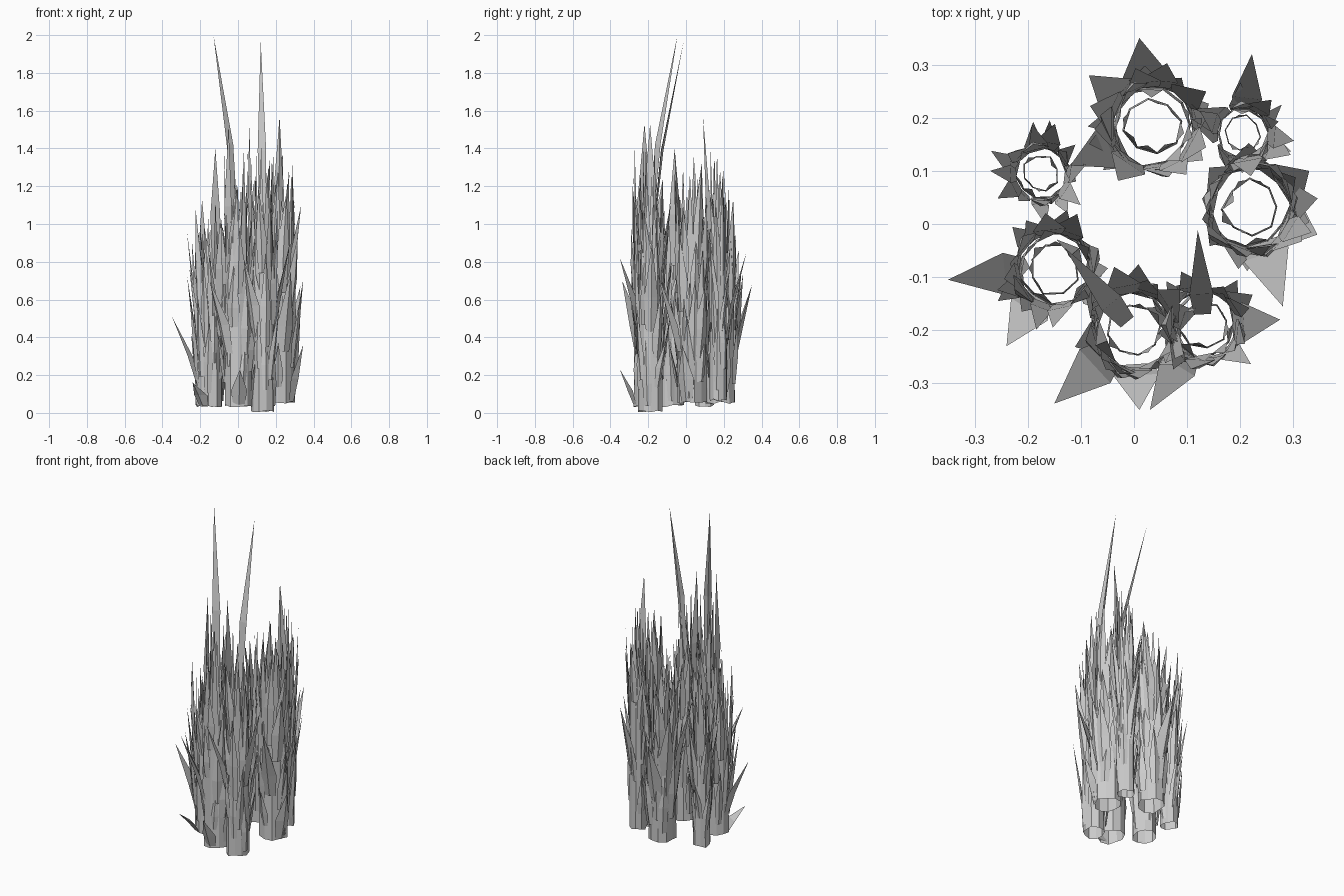
import bpy, math, random
from mathutils import Vector

if "Cube" in bpy.data.objects:
    bpy.data.objects.remove(bpy.data.objects["Cube"])

random.seed(11)
U = random.uniform


def make(name, verts, faces):
    me = bpy.data.meshes.new(name)
    me.from_pydata([tuple(v) for v in verts], [], faces)
    me.update()
    ob = bpy.data.objects.new(name, me)
    bpy.context.collection.objects.link(ob)


def add(verts, faces, vs, fs):
    o = len(verts)
    verts += vs
    faces += [tuple(i + o for i in f) for f in fs]


def shell(verts, faces, c, r, z0, za, zb, n):
    """Open-bottomed faceted tube whose rim breaks into tall jagged points."""
    k = [U(0.88, 1.08) for _ in range(n)]
    a0 = U(0, 1)

    def pt(i, s, z):
        a = a0 + i * math.tau / n
        rr = r * k[int(i) % n] * s
        return Vector((c[0] + rr * math.cos(a), c[1] + rr * math.sin(a), z))
    bottom = [pt(i, 1, z0 + U(0, .015)) for i in range(n)]
    notch = [pt(i, .93, za + U(-.16, .1)) for i in range(n)]
    tips = [pt(i + .5, U(.7, 1.15), U(za + .12, zb)) for i in range(n)]
    fs = []
    for i in range(n):
        j = (i + 1) % n
        fs += [(i, j, n + j, n + i), (n + i, n + j, 2 * n + i)]
    add(verts, faces, bottom + notch + tips, fs)


def blade(verts, faces, base, tip, width, out):
    """Folded splinter: narrow foot, wider shoulder with a ridge, sharp tip."""
    side = Vector((-out.y, out.x, 0)) * width / 2
    mid = base.lerp(tip, U(.3, .45))
    mid.x, mid.y = mid.x * .6 + base.x * .4, mid.y * .6 + base.y * .4
    vs = [base - side * .7, base + side * .7, mid - side, mid + side,
          mid + out * width * .28, base + out * width * .15, tip]
    add(verts, faces, vs, [(0, 5, 4, 2), (5, 1, 3, 4), (2, 4, 6), (4, 3, 6),
                           (3, 2, 6), (1, 0, 2, 3)])


# column: centre x, y, radius, wall height, top height
columns = {
    "left_back": (-.175, .095, .05, .55, 1.02),
    "back": (.035, .185, .078, .7, 1.22),
    "right_back": (.205, .17, .05, .9, 1.42),
    "right": (.22, .03, .078, .85, 1.32),
    "front_right": (.13, -.19, .065, .85, 1.4),
    "front": (0, -.2, .075, .8, 1.42),
    "left_front": (-.15, -.085, .07, .6, 1.1),
}
# tips of the prominent splinters on each column
features = {
    "left_back": [(-.19, .15, 1.13)],
    "back": [(.01, .35, .68), (-.085, .28, .86), (-.12, .11, .9)],
    "right_back": [(.222, .32, .85), (.295, .13, .9), (.22, .09, 1.57)],
    "right": [(.33, .1, .67), (.345, -.02, .36), (.28, -.155, .75)],
    "front_right": [(.03, -.35, .82), (.275, -.18, .9), (.06, -.19, 1.53)],
    "front": [(-.15, -.338, .7), (.01, -.35, .23), (-.05, -.22, 1.53)],
    "left_front": [(-.35, -.105, .51), (-.24, -.23, .16), (-.12, -.06, 1.4)],
}
# the two tall needles
needles = {"front_right": (.12, -.012, 1.97), "front": (-.13, -.045, 2)}

for name, (x, y, r, za, zb) in columns.items():
    # feet step up slightly towards the back right
    z0 = .03 + .08 * (x + y) if name != "front_right" else 0
    z0 = max(z0, .03) if name != "front_right" else 0

    # hollow faceted trunk with a second jagged layer inside
    v, f = [], []
    shell(v, f, (x, y), r, z0, za, zb, 10)
    shell(v, f, (x, y), r * .7, z0 + .25, za + .12, zb + .05, 8)
    make(name + "_column", v, f)

    # splinters climbing the trunk, flaring outwards
    v, f = [], []
    count = int(r * 400)
    for i in range(count):
        a = i * 2.4 + U(-.3, .3)
        out = Vector((math.cos(a), math.sin(a), 0))
        t = i / (count - 1)
        foot = z0 + .02 + t * (za - z0) * .9 + U(0, .05)
        b = Vector((x, y, foot)) + out * r * .93
        tip = b + out * U(0, .055) + Vector((-out.y, out.x, 0)) * U(-.03, .03)
        tip.z = min(foot + U(.2, .45) + .12 * t, zb)
        blade(v, f, b, tip, r * U(.6, 1.0), out)

    # prominent splinters: foot sits on the trunk below the tip
    for p in features[name]:
        tip = Vector(p)
        out = Vector((tip.x - x, tip.y - y, 0))
        b = Vector((x, y, max(z0 + .01, tip.z - .2 - .3 * tip.z)))
        b += out.normalized() * min(r * .85, out.length)
        blade(v, f, b, tip, r * 1.15, out.normalized())
    if name in needles:
        tip = Vector(needles[name])
        out = Vector((tip.x - x, tip.y - y, 0)).normalized()
        blade(v, f, Vector((x, y, 1)) + out * .02, tip, .045, out)
    make(name + "_splinters", v, f)
